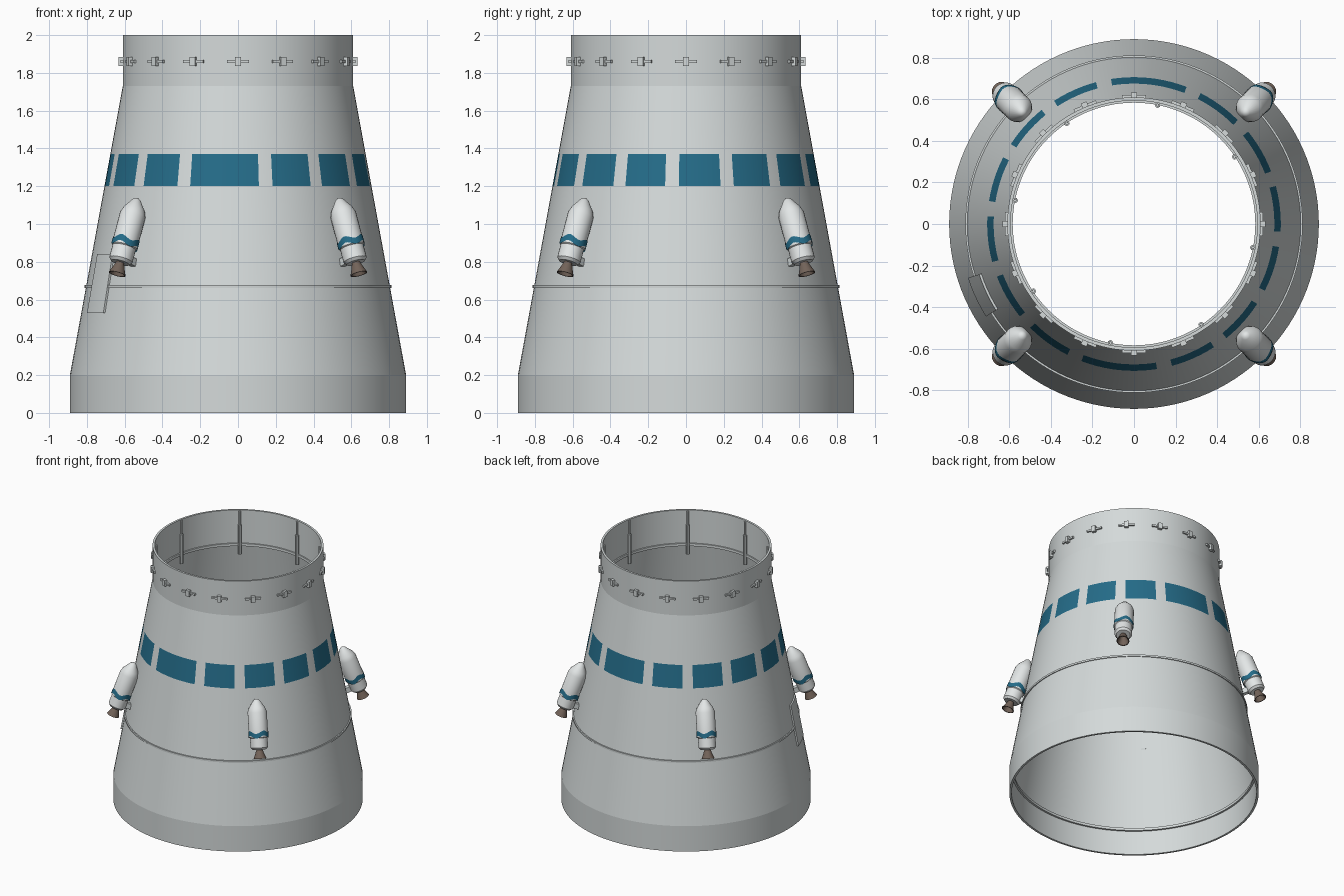
import bpy, bmesh, math
from mathutils import Matrix, Vector

cube = bpy.data.objects.get("Cube")
if cube:
    bpy.data.objects.remove(cube, do_unlink=True)


def material(name, rgb):
    m = bpy.data.materials.new(name)
    m.use_nodes = True
    m.diffuse_color = (*rgb, 1)
    m.node_tree.nodes["Principled BSDF"].inputs["Base Color"].default_value = (*rgb, 1)
    return m


GREY = material("light grey", (0.66, 0.70, 0.70))
WHITE = material("white", (0.80, 0.83, 0.83))
BLUE = material("deep blue", (0.018, 0.15, 0.25))
BROWN = material("nozzle brown", (0.17, 0.125, 0.10))


def place(name, mesh, matrix=Matrix()):
    ob = bpy.data.objects.new(name, mesh)
    bpy.context.collection.objects.link(ob)
    ob.matrix_world = matrix
    return ob


def to_mesh(bm, name, mats):
    mesh = bpy.data.meshes.new(name)
    bm.to_mesh(mesh)
    bm.free()
    for m in mats:
        mesh.materials.append(m)
    return mesh


def smooth(ob, degrees):
    bpy.ops.object.select_all(action='DESELECT')
    ob.select_set(True)
    bpy.context.view_layer.objects.active = ob
    bpy.ops.object.shade_smooth_by_angle(angle=math.radians(degrees))


def radial(az, r, z):
    # azimuth 0 is the front (-y), growing towards +x
    return Vector((r * math.sin(az), -r * math.cos(az), z))


def lathe(profile, segs, closed=True, start=0.0, sweep=2 * math.pi):
    """Sweep a (radius, height) profile around z; partial sweeps get end caps."""
    bm = bmesh.new()
    full = sweep > 6.28
    cols = [[bm.verts.new(radial(start + sweep * i / segs, r, z)) for r, z in profile]
            for i in range(segs if full else segs + 1)]
    n = len(profile)
    for i in range(segs):
        a, b = cols[i], cols[(i + 1) % len(cols)]
        for j in range(n if closed else n - 1):
            k = (j + 1) % n
            bm.faces.new((a[j], b[j], b[k], a[k]))
    if not full:
        bm.faces.new(cols[0])
        bm.faces.new(cols[-1][::-1])
    bmesh.ops.remove_doubles(bm, verts=bm.verts, dist=1e-5)
    return bm


def boxes(parts):
    """Several (centre, size) boxes in one mesh."""
    bm = bmesh.new()
    for c, s in parts:
        bmesh.ops.create_cube(bm, size=1, matrix=Matrix.Translation(c) @ Matrix.Diagonal((*s, 1)))
    return bm


def spin(degrees):
    return Matrix.Rotation(math.radians(degrees), 4, 'Z')


BASE_R, TOP_R, LOW, HIGH = 0.89, 0.61, 0.2, 1.73


def cone_r(z):
    return BASE_R + (TOP_R - BASE_R) * (z - LOW) / (HIGH - LOW)


# Main shell: base skirt, cone with window band, top collar, thin inner wall
WALL = 0.016
shell_profile = [(BASE_R, 0), (BASE_R, LOW), (cone_r(1.2), 1.2), (cone_r(1.37), 1.37),
                 (TOP_R, HIGH), (TOP_R, 2),
                 (TOP_R - WALL, 2), (TOP_R - WALL, HIGH), (BASE_R - WALL, LOW), (BASE_R - WALL, 0)]
bm = lathe(shell_profile, 120)
for f in bm.faces:
    c = f.calc_center_median()
    if 1.25 < c.z < 1.32 and c.xy.length > cone_r(c.z) - WALL / 2:
        # one wide window then six narrow ones, repeated twice around
        a = (math.degrees(math.atan2(c.x, -c.y)) + 21) % 180
        if a < 30 or (a > 36 and (a - 36) % 24 < 18):
            f.material_index = 1
smooth(place("adapter_shell", to_mesh(bm, "adapter_shell", [GREY, BLUE])), 8)


# Raised seam and inner stiffening rings
def ring(name, outer, inner, z, h):
    bm = lathe([(outer, z), (outer, z + h), (inner, z + h), (inner, z)], 120)
    smooth(place(name, to_mesh(bm, name, [GREY])), 30)


ring("cone_seam_ring", cone_r(0.67) + 0.008, cone_r(0.67) - 0.008, 0.662, 0.014)
ring("upper_inner_ring", TOP_R - 0.005, TOP_R - 0.026, HIGH - 0.01, 0.02)
ring("lower_inner_ring", BASE_R - 0.008, BASE_R - 0.03, LOW - 0.01, 0.02)

# Access hatch on the right side of the cone
lo, hi, t = 0.53, 0.84, 0.011
bm = lathe([(cone_r(lo) + t, lo), (cone_r(hi) + t, hi), (cone_r(hi) - 0.005, hi),
            (cone_r(lo) - 0.005, lo)], 5, start=math.radians(-72), sweep=math.radians(14))
smooth(place("access_hatch", to_mesh(bm, "access_hatch", [GREY])), 30)

# Collar clamps with a flat pin through each
clamp = to_mesh(boxes([((0, -0.618, 1.86), (0.03, 0.03, 0.046)),
                       ((0, -0.612, 1.86), (0.115, 0.018, 0.014))]), "collar_clamp", [GREY])
for i in range(16):
    place(f"collar_clamp_{i + 1}", clamp, spin(22.5 * i))

# Separation struts inside the collar
strut_mesh = to_mesh(lathe([(0, 1.66), (0.013, 1.66), (0.013, 1.89), (0.008, 1.89),
                            (0.008, 1.995), (0, 1.995)], 10, closed=False), "inner_strut", [GREY])
for i in range(8):
    place(f"inner_strut_{i + 1}", strut_mesh,
          spin(33.75 + 45 * i + 45) @ Matrix.Translation((0, -0.583, 0)))

# Small booster rockets around the cone
body = to_mesh(lathe([(0, 0.065), (0.05, 0.065), (0.063, 0.08), (0.063, 0.15), (0.069, 0.155),
                      (0.069, 0.335), (0.058, 0.365), (0.022, 0.418), (0.01, 0.427), (0, 0.428)],
                     24, closed=False), "booster_body", [WHITE])
nozzle = to_mesh(lathe([(0.046, 0), (0.032, 0.035), (0.018, 0.075),
                        (0.012, 0.075), (0.026, 0.035), (0.040, 0)], 20), "booster_nozzle", [BROWN])
bm = lathe([(0.0715, 0.158), (0.0715, 0.192)], 36, closed=False)
for v in bm.verts:
    v.co.z += 0.010 * math.sin(4 * math.atan2(v.co.x, -v.co.y))
band = to_mesh(bm, "booster_band", [BLUE])
mount = to_mesh(boxes([((0, 0.075, 0.10), (0.035, 0.07, 0.04)),
                       ((0, 0.065, 0.28), (0.03, 0.04, 0.04))]), "booster_mount", [GREY])
lean = Matrix.Translation((0, -0.905, 0.735)) @ Matrix.Rotation(math.radians(-20.5), 4, 'X')
for az, side in ((45, "front_left"), (135, "back_left"), (225, "back_right"), (315, "front_right")):
    for mesh, angle in ((body, 40), (nozzle, 40), (band, 40), (mount, 30)):
        smooth(place(f"{mesh.name}_{side}", mesh, spin(az) @ lean), angle)
